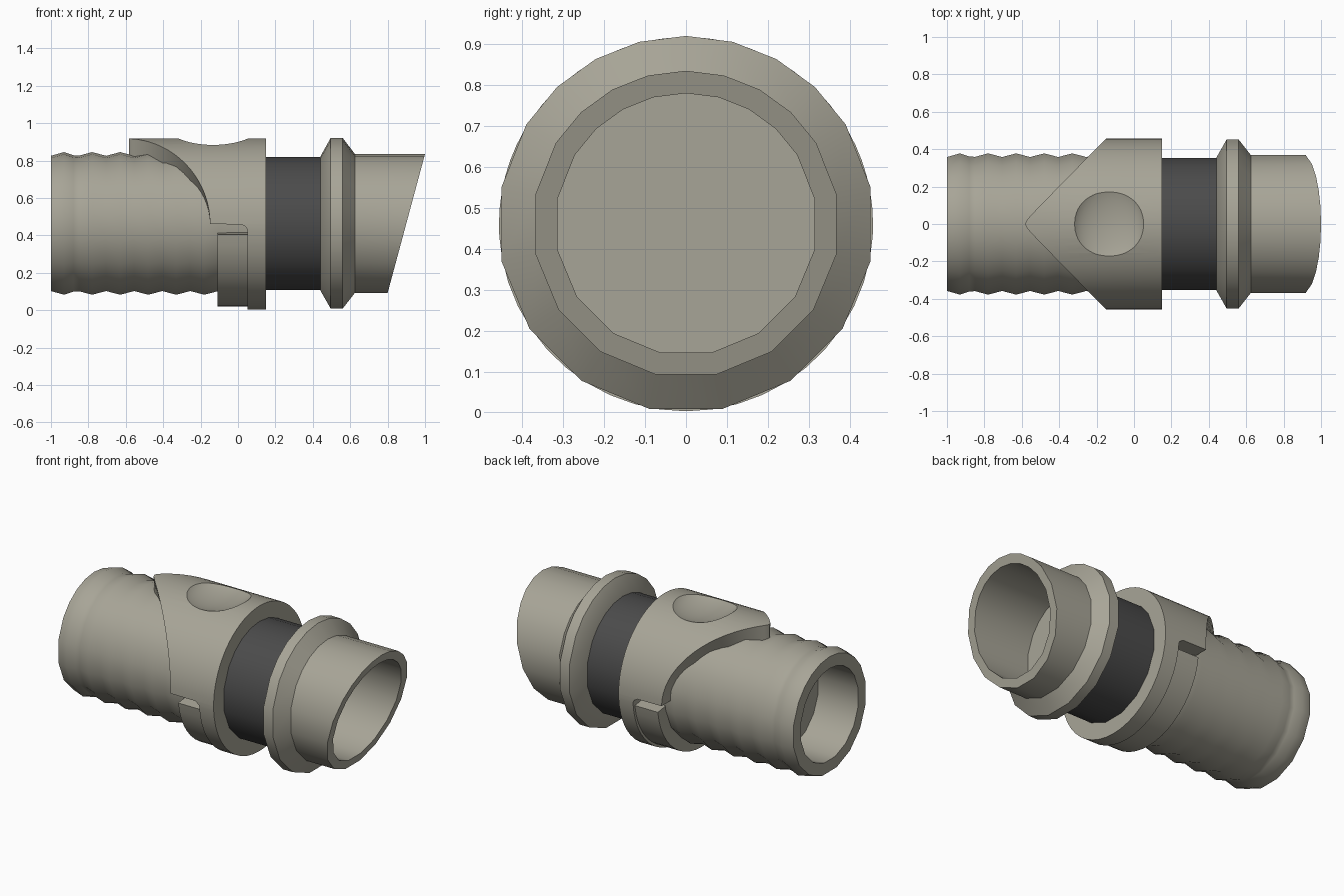
import bpy, bmesh, math

if "Cube" in bpy.data.objects:
    bpy.data.objects.remove(bpy.data.objects["Cube"])

CZ = 0.46                                   # height of the coupling axis
HALF = [0, 14.4, 28.7, 43.2, 58, 78.75, 101.25, 123.75, 146.25, 168.75]
RING = HALF + [360 - a for a in HALF[:0:-1]]   # finer on top, coarser below


def material(name, rgb):
    m = bpy.data.materials.new(name)
    m.diffuse_color = (*rgb, 1)
    m.use_nodes = True
    m.node_tree.nodes["Principled BSDF"].inputs["Base Color"].default_value = m.diffuse_color
    return m


BEIGE = material("warm grey plastic", (0.39, 0.375, 0.31))
DARK = material("dark rubber", (0.07, 0.07, 0.07))


def smooth(ob, angle=31):
    bpy.ops.object.select_all(action='DESELECT')
    ob.select_set(True)
    bpy.context.view_layer.objects.active = ob
    bpy.ops.object.shade_smooth_by_angle(angle=math.radians(angle))


def polar(x, r, deg):
    a = math.radians(deg)
    return (x, r * math.sin(a), CZ + r * math.cos(a))


def sweep(name, rows, mat, closed_section, closed_ring=True):
    """Skin rows of points (one row per angle around the axis)."""
    bm = bmesh.new()
    vs = [[bm.verts.new(p) for p in row] for row in rows]
    n, k = len(rows), len(rows[0])
    for i in range(n if closed_ring else n - 1):
        a, b = vs[i], vs[(i + 1) % n]
        for j in range(k if closed_section else k - 1):
            m = (j + 1) % k
            bm.faces.new((a[j], a[m], b[m], b[j]))
    if not closed_ring:
        bm.faces.new(vs[0])
        bm.faces.new(vs[-1])
    bmesh.ops.remove_doubles(bm, verts=bm.verts, dist=1e-5)
    bmesh.ops.recalc_face_normals(bm, faces=bm.faces)
    me = bpy.data.meshes.new(name)
    bm.to_mesh(me)
    bm.free()
    me.materials.append(mat)
    ob = bpy.data.objects.new(name, me)
    bpy.context.collection.objects.link(ob)
    return ob


def lathe(name, profile, mat, closed=False):
    return sweep(name, [[polar(x, r, a) for x, r in profile] for a in RING], mat, closed)


# Ribbed hose with an open end and an inner bulkhead
ribs = [(-1, 0.365), (-0.93, 0.385), (-0.88, 0.368), (-0.85, 0.366)]
for i in range(5):
    ribs += [(-0.78 + 0.15 * i, 0.385), (-0.705 + 0.15 * i, 0.365)]
hose = lathe("ribbed_hose", [(0.15, 0), (0.15, 0.355)] + ribs[::-1]
             + [(-1, 0.29), (-0.72, 0.29), (-0.7, 0)], BEIGE)
smooth(hose, 35)

# Dark sleeve between collar and flange
smooth(lathe("rubber_sleeve", [(0.14, 0.36), (0.45, 0.36)], DARK))

# Flange and slanted spigot
spigot = lathe("flanged_spigot", [(0.44, 0), (0.44, 0.361), (0.495, 0.46), (0.56, 0.46),
               (0.625, 0.375), (1, 0.375), (1, 0.32), (0.52, 0.32), (0.52, 0)], BEIGE)
for v in spigot.data.vertices:
    if v.co.x > 0.99:
        v.co.x = 0.8 + 0.2 * (v.co.z - 0.092) / 0.743
smooth(spigot)


# Collar: pointed tongue above, narrow band below
def collar_edge(deg):
    d = min(deg, 360 - deg)
    if d <= 90:
        t = math.sin(math.radians(d))
        return -0.15 - 0.45 * (1 - math.sqrt(t * t + 0.0016))
    return 0.05 - 0.03 * max(0, (94 - d) / 3.8) ** 2


side = [0, 2, 4, 7] + list(range(10, 91, 5)) + [90.2, 91.5, 92.7, 94] + list(range(100, 181, 8))
side += [180] if side[-1] != 180 else []
around = side + [360 - a for a in side[-2:0:-1]]
rows = []
for a in around:
    e = collar_edge(a)
    rows.append([polar(e, 0.457, a), polar(0.15, 0.457, a),
                 polar(0.15, 0.35, a), polar(e, 0.35, a)])
collar = sweep("collar", rows, BEIGE, True)

# Thumb dish pressed into the collar top
bpy.ops.mesh.primitive_uv_sphere_add(segments=40, ring_count=24, location=(-0.133, 0, 0.955))
cutter = bpy.context.object
cutter.name = "dish_cutter"
cutter.scale = (0.202, 0.263, 0.095)
cutter.hide_render = True
cutter.data.materials.append(BEIGE)
mod = collar.modifiers.new("dish", 'BOOLEAN')
mod.operation = 'DIFFERENCE'
mod.solver = 'EXACT'
mod.object = cutter
bpy.context.view_layer.update()
bpy.context.view_layer.objects.active = collar
bpy.ops.object.modifier_apply(modifier=mod.name)
bpy.data.objects.remove(cutter)
smooth(collar, 25)

# Lower clip beside the slot
rows = []
for i in range(23):
    a = 97.4 + 165.2 * i / 22
    rows.append([polar(-0.11, 0.441, a), polar(0.06, 0.441, a),
                 polar(0.06, 0.35, a), polar(-0.11, 0.35, a)])
smooth(sweep("lower_clip", rows, BEIGE, True, False))
